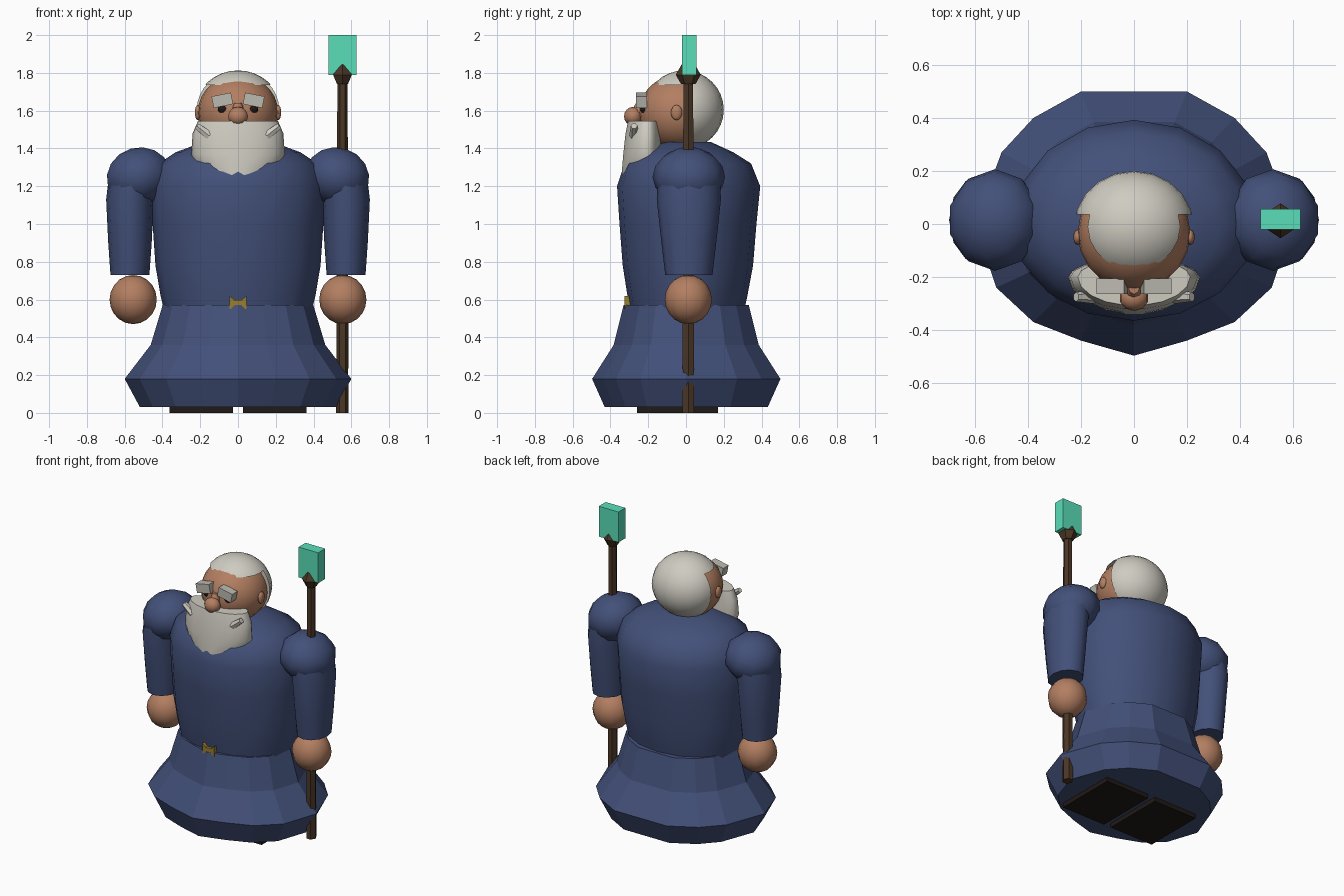
import bpy, bmesh, math
from mathutils import Matrix

if "Cube" in bpy.data.objects:
    bpy.data.objects.remove(bpy.data.objects["Cube"])


def mat(name, r, g, b):
    m = bpy.data.materials.new(name)
    m.diffuse_color = (r, g, b, 1)
    m.use_nodes = True
    m.node_tree.nodes["Principled BSDF"].inputs["Base Color"].default_value = m.diffuse_color
    return m


BLUE = mat("blue_cloth", 0.055, 0.08, 0.19)
SKIN = mat("skin", 0.45, 0.21, 0.12)
HAIR = mat("white_hair", 0.62, 0.6, 0.53)
BROW = mat("brow_hair", 0.5, 0.49, 0.44)
WOOD = mat("wood", 0.07, 0.038, 0.019)
GEM = mat("crystal", 0.1, 0.73, 0.48)
GOLD = mat("gold", 0.32, 0.21, 0.03)
DARK = mat("dark", 0.015, 0.01, 0.008)


def finish(bm, name, material, smooth=0):
    bmesh.ops.recalc_face_normals(bm, faces=bm.faces)
    me = bpy.data.meshes.new(name)
    bm.to_mesh(me)
    bm.free()
    ob = bpy.data.objects.new(name, me)
    bpy.context.collection.objects.link(ob)
    me.materials.append(material)
    if smooth:
        bpy.ops.object.select_all(action='DESELECT')
        ob.select_set(True)
        bpy.context.view_layer.objects.active = ob
        bpy.ops.object.shade_smooth_by_angle(angle=math.radians(smooth))
    return ob


def ring(z, cx, cy, rx, front, back=None, n=16):
    """Oval section with separate depths in front and behind."""
    pts = []
    for i in range(n):
        a = 2 * math.pi * i / n
        s = math.sin(a)
        ry = front if s < 0 or back is None else back
        pts.append((cx + rx * math.cos(a), cy + ry * s, z))
    return pts


def loft(name, rings, material, smooth=0):
    bm = bmesh.new()
    rows = [[bm.verts.new(p) for p in r] for r in rings]
    n = len(rows[0])
    for a, b in zip(rows, rows[1:]):
        for i in range(n):
            j = (i + 1) % n
            bm.faces.new((a[i], a[j], b[j], b[i]))
    bm.faces.new(rows[0])
    bm.faces.new(rows[-1])
    return finish(bm, name, material, smooth)


def ball(name, c, r, material, u=16, v=10, smooth=60):
    bm = bmesh.new()
    bmesh.ops.create_uvsphere(bm, u_segments=u, v_segments=v, radius=1,
                              matrix=Matrix.Translation(c) @ Matrix.Diagonal((*r, 1)))
    return finish(bm, name, material, smooth)


def box(name, c, size, material, roll=0):
    bm = bmesh.new()
    bmesh.ops.create_cube(bm, size=1, matrix=Matrix.Translation(c) @
                          Matrix.Rotation(roll, 4, 'Y') @ Matrix.Diagonal((*size, 1)))
    return finish(bm, name, material)


# Flared robe skirt, faceted, with a flat panel at the back
half = [(0.2, -0.44), (0.38, -0.37), (0.52, -0.24), (0.6, 0), (0.5, 0.27), (0.38, 0.4), (0.2, 0.5)]
outline = [(0, -0.497)] + half + [(-x, y) for x, y in reversed(half)]
loft("robe_skirt", [[(x * k, y * k, z) for x, y in outline] for z, k in
                    ((0.03, 0.865), (0.18, 1), (0.36, 0.77), (0.57, 0.665))], BLUE)

# Torso
torso = ((0.5, 0.38, 0.29, 0.3), (0.62, 0.41, 0.31, 0.325), (0.78, 0.437, 0.335, 0.355),
         (1.0, 0.452, 0.352, 0.373), (1.2, 0.46, 0.365, 0.393), (1.32, 0.42, 0.325, 0.345),
         (1.38, 0.33, 0.25, 0.25), (1.435, 0.18, 0.12, 0.13))
loft("robe_torso", [ring(z, 0, 0, rx, f, b) for z, rx, f, b in torso], BLUE, 60)

# Buckle, notched along its top
loft("belt_buckle", [[(x, y, z) for x, z in ((-0.045, 0.55), (0.045, 0.55), (0.045, 0.62),
                     (0.02, 0.598), (-0.02, 0.598), (-0.045, 0.62))] for y in (-0.325, -0.28)], GOLD)

# Arms, shoes and paired face parts
for s, side in ((-1, "right"), (1, "left")):
    loft(side + "_sleeve", [ring(z, s * x, 0.015, rx, ry, n=12) for z, x, rx, ry in
         ((0.73, 0.572, 0.103, 0.125), (0.9, 0.572, 0.115, 0.145),
          (1.13, 0.572, 0.126, 0.17), (1.24, 0.56, 0.125, 0.165))], BLUE, 60)
    pad = ball(side + "_shoulder", (0, 0, 0), (0.18, 0.192, 0.155), BLUE, 10, 8)
    pad.location = (s * 0.525, 0.015, 1.25)
    pad.rotation_euler = (0, s * 0.3, 0)
    ball(side + "_hand", (s * 0.555, 0.012, 0.6), (0.125, 0.125, 0.13), SKIN, 12, 10)
    box(side + "_shoe", (s * 0.195, -0.045, 0.025), (0.335, 0.43, 0.05), DARK)
    ball(side + "_ear", (s * 0.213, -0.05, 1.59), (0.016, 0.03, 0.04), SKIN, 10, 8)
    ball(side + "_eye", (s * 0.08, -0.22, 1.608), (0.028, 0.022, 0.022), DARK, 10, 8)
    box(side + "_eyebrow", (s * 0.083, -0.235, 1.655), (0.105, 0.058, 0.062), BROW, s * 0.2)
    # moustache tip: hexagonal prism tilted upward and outward
    bm = bmesh.new()
    bmesh.ops.create_cone(bm, cap_ends=True, segments=6, radius1=0.026, radius2=0.018, depth=0.085,
                          matrix=Matrix.Translation((s * 0.185, -0.275, 1.493)) @
                          Matrix.Rotation(s * math.radians(52), 4, 'Y'))
    finish(bm, side + "_moustache_tip", HAIR)

# Head and nose
ball("head", (0, -0.035, 1.59), (0.213, 0.215, 0.2), SKIN, 20, 14)
ball("nose", (0, -0.28, 1.57), (0.055, 0.048, 0.05), SKIN, 10, 8)
loft("nose_bridge", [ring(1.57, 0, -0.265, 0.04, 0.04, n=8),
                     ring(1.64, 0, -0.235, 0.022, 0.03, n=8)], SKIN, 60)

# Hair: sphere with the face region cut away
hair = ball("hair", (0, -0.01, 1.605), (0.226, 0.21, 0.208), HAIR, 20, 16, 40)
cutter = box("face_cutter", (0, -0.465, 1.235), (2, 1, 1), HAIR)
cutter.hide_render = True
cutter.hide_viewport = True
cut = hair.modifiers.new("face_opening", 'BOOLEAN')
cut.operation = 'DIFFERENCE'
cut.solver = 'EXACT'
cut.object = cutter

# Beard with a ragged lower edge
beard = [ring(z, 0, -0.2, rx, f, 0.07, 18) for z, rx, f in
         ((1.25, 0.18, 0.143), (1.3, 0.222, 0.14), (1.37, 0.248, 0.134),
          (1.48, 0.24, 0.122), (1.545, 0.212, 0.108))]
beard[0] = [(x, y, z + (0.02 if i % 3 == 0 else 0)) for i, (x, y, z) in enumerate(beard[0])]
loft("beard", beard, HAIR, 50)

# Staff: shaft, collar and crystal block
SX, SY = 0.553, 0.012
loft("staff_shaft", [ring(z, SX, SY, r, r * 1.1, n=6) for z, r in
     ((0, 0.033), (0.17, 0.033), (0.2, 0.03), (0.3, 0.032), (1.76, 0.027))], WOOD)


def collar_ring(z, r):
    return [(SX + r * 0.87 * math.sin(a), SY + r * math.cos(a), z)
            for a in (math.pi / 3 * i for i in range(6))]


loft("staff_collar", [collar_ring(z, r) for z, r in
                      ((1.74, 0.038), (1.79, 0.066), (1.845, 0.035))], WOOD)
box("staff_crystal", (SX, 0.018, 1.895), (0.15, 0.076, 0.21), GEM)
